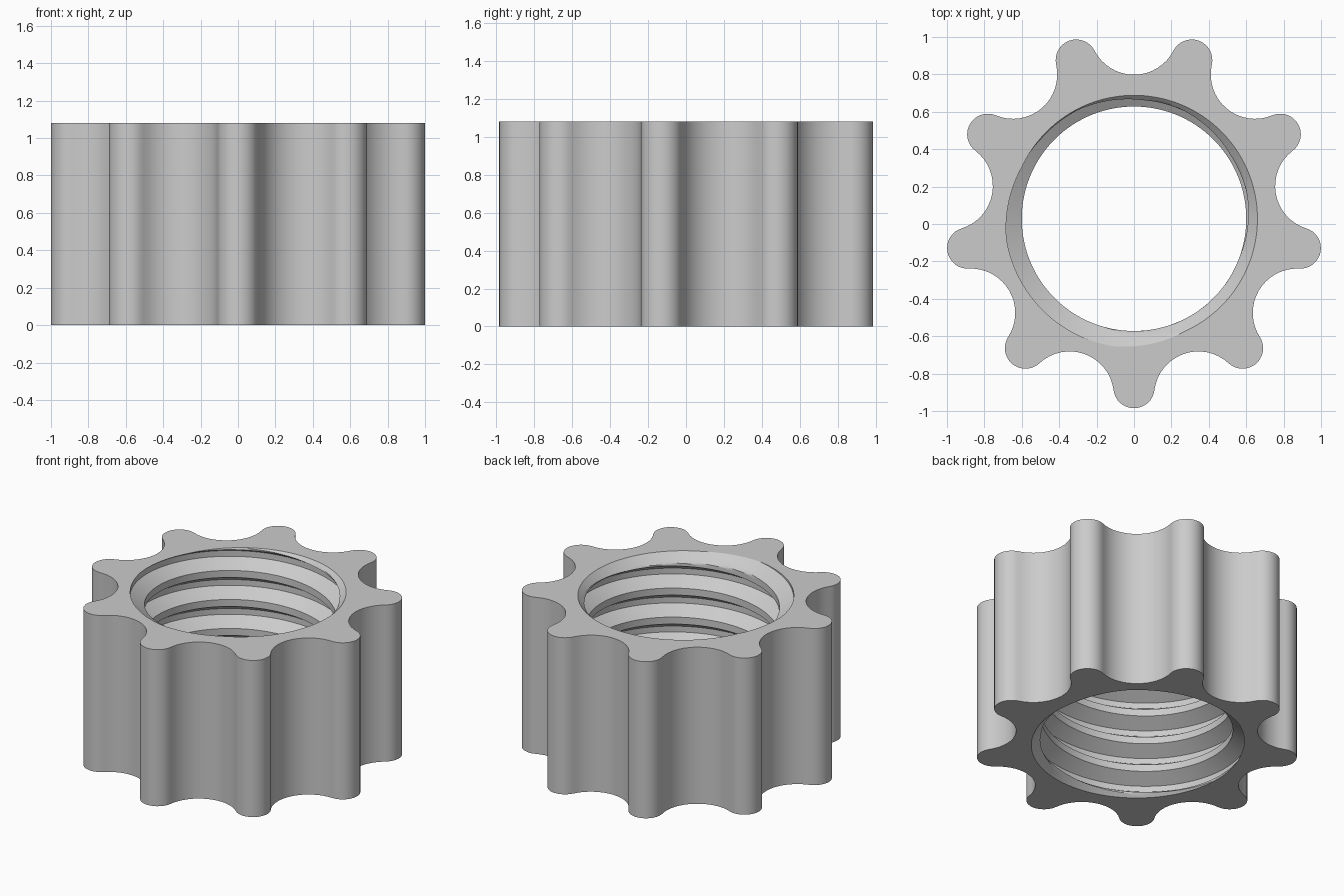
import bpy, bmesh
from math import radians, pi, sin, cos, atan2

if "Cube" in bpy.data.objects:
    bpy.data.objects.remove(bpy.data.objects["Cube"])

HEIGHT, Y0, TEETH, STEPS = 1.08, 0.028, 9, 16
TIP_DIST, TIP_R, VALLEY_MIN = 0.903, 0.11, 0.77
PITCH, PHASE, SLICES = 0.2, 0.675, 5
CREST_R, ROOT_R, MOUTH_R = 0.60, 0.69, 0.66
# Thread cross-section: (fraction of pitch, radius)
THREAD = [(0, ROOT_R), (0.2, ROOT_R), (0.48, CREST_R), (0.72, CREST_R), (1, ROOT_R)]
HALF = pi / TEETH


def polar(r, a):
    return r * cos(a), r * sin(a)


def outline():
    """Rounded lobes joined by tangent scooped valleys."""
    tx, ty = polar(TIP_DIST, HALF)
    gap = tx - VALLEY_MIN
    valley_r = (gap ** 2 + ty ** 2 - TIP_R ** 2) / (2 * (gap + TIP_R))
    vx, vy = polar(VALLEY_MIN + valley_r, HALF)
    reach = atan2(vy, vx - TIP_DIST)
    sweep = 2 * (HALF - reach)
    local = []
    for i in range(STEPS + 1):
        dx, dy = polar(TIP_R, reach * (2 * i / STEPS - 1))
        local.append((TIP_DIST + dx, dy))
    for i in range(1, STEPS):
        dx, dy = polar(valley_r, pi + reach + sweep * i / STEPS)
        local.append((vx + dx, vy + dy))
    pts = []
    for k in range(TEETH):
        turn = -pi / 2 + 2 * HALF * k
        c, s = cos(turn), sin(turn)
        pts += [(x * c - y * s, x * s + y * c) for x, y in local]
    return pts


def thread_radius(phase):
    f = phase % 1
    for (f0, r0), (f1, r1) in zip(THREAD, THREAD[1:]):
        if f <= f1:
            return r0 + (r1 - r0) * (f - f0) / (f1 - f0)


def bore_point(angle, row):
    """Threaded wall, trimmed to the height and opened by end chamfers."""
    lead = angle / (2 * pi) + PHASE
    z = min(max(PITCH * (row + lead), 0), HEIGHT)
    r = max(thread_radius(z / PITCH - lead), MOUTH_R - min(z, HEIGHT - z))
    x, y = polar(r, angle)
    return x, y + Y0, z


# Rows that follow the helix, with the thread corners on exact rows
rows = []
for k in range(-2, 7):
    for (f0, _), (f1, _) in zip(THREAD, THREAD[1:]):
        rows += [k + f0 + (f1 - f0) * i / SLICES for i in range(SLICES)]
per_turn = SLICES * (len(THREAD) - 1)
last = len(rows) - 1

pts = outline()
count = len(pts)
start = -pi / 2 - HALF / 2

bm = bmesh.new()
low = [bm.verts.new((x, y + Y0, 0)) for x, y in pts]
high = [bm.verts.new((x, y + Y0, HEIGHT)) for x, y in pts]
bore = [[bm.verts.new(bore_point(start + 2 * pi * i / count, r)) for r in rows]
        for i in range(count)]

for i in range(count):
    j = (i + 1) % count
    shift = per_turn if j == 0 else 0
    # Outer wall and the two end faces
    bm.faces.new((low[i], low[j], high[j], high[i]))
    bm.faces.new((high[i], high[j], bore[j][last], bore[i][last]))
    bm.faces.new((low[j], low[i], bore[i][0], bore[j][0]))
    # Threaded bore, one turn higher at the seam
    for n in range(last - shift):
        a = n + shift
        bm.faces.new((bore[i][n], bore[i][n + 1], bore[j][a + 1], bore[j][a]))

bmesh.ops.remove_doubles(bm, verts=bm.verts[:], dist=1e-5)
bmesh.ops.dissolve_degenerate(bm, edges=bm.edges[:], dist=1e-6)
bmesh.ops.recalc_face_normals(bm, faces=bm.faces[:])
mesh = bpy.data.meshes.new("lobed_nut")
bm.to_mesh(mesh)
bm.free()

nut = bpy.data.objects.new("lobed_nut", mesh)
bpy.context.collection.objects.link(nut)

# Plain grey
grey = bpy.data.materials.new("grey")
grey.use_nodes = True
colour = (0.6, 0.6, 0.6, 1)
grey.diffuse_color = colour
grey.node_tree.nodes["Principled BSDF"].inputs["Base Color"].default_value = colour
mesh.materials.append(grey)

bpy.ops.object.select_all(action="DESELECT")
nut.select_set(True)
bpy.context.view_layer.objects.active = nut
bpy.ops.object.shade_smooth_by_angle(angle=radians(25))
